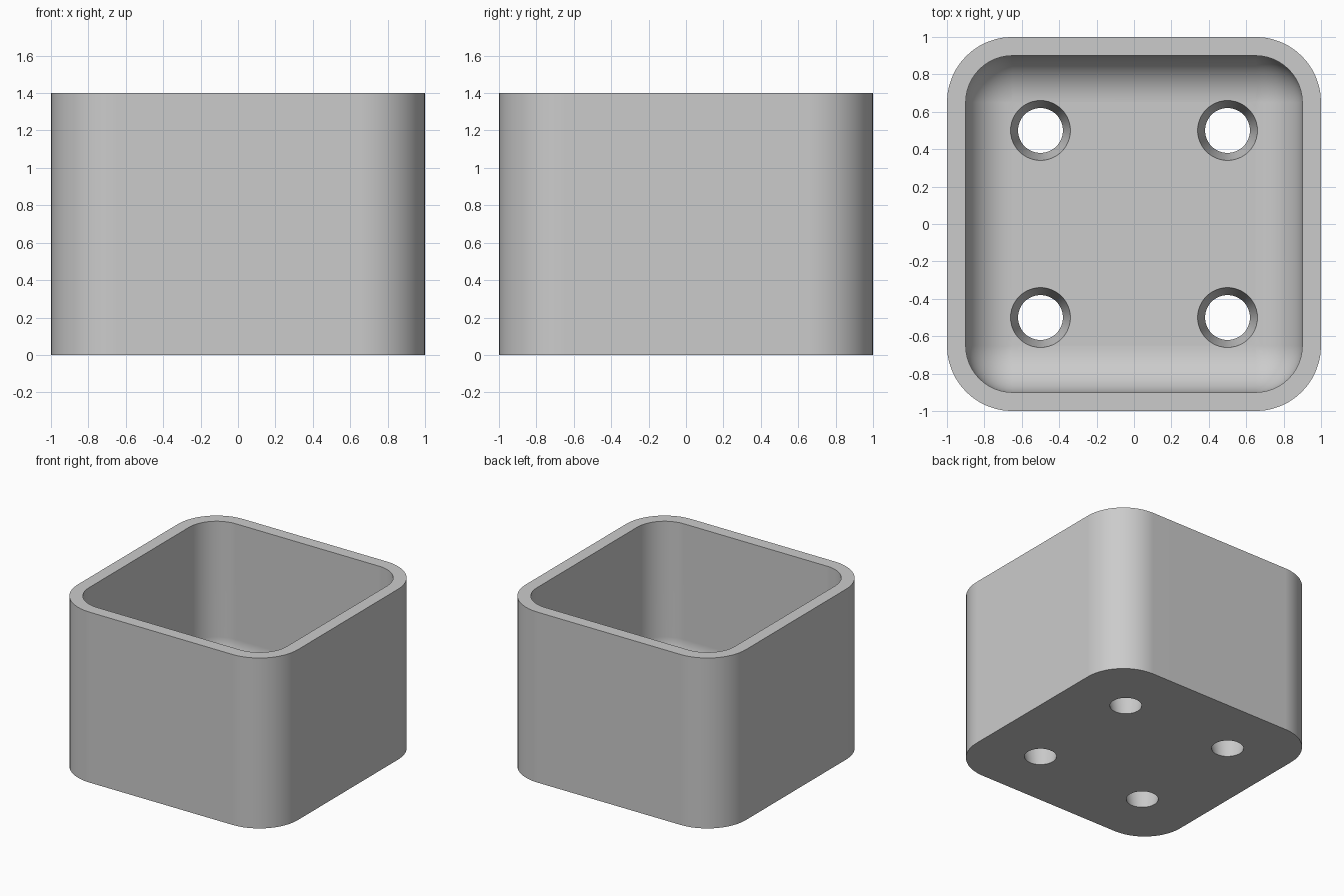
import bpy, bmesh
from math import sin, cos, pi, radians

if "Cube" in bpy.data.objects:
    bpy.data.objects.remove(bpy.data.objects["Cube"], do_unlink=True)

HEIGHT, FLOOR, WALL = 1.4, 0.2, 0.1
CORNER = 0.65            # centre of the rounded corners
R_OUT = 1 - CORNER
R_IN = R_OUT - WALL      # inner corner and floor fillet radius
SEGS = 12

grey = bpy.data.materials.new("light grey")
grey.use_nodes = True
grey.diffuse_color = (0.6, 0.6, 0.6, 1)
grey.node_tree.nodes["Principled BSDF"].inputs["Base Color"].default_value = grey.diffuse_color


def make_object(name, bm):
    mesh = bpy.data.meshes.new(name)
    bm.to_mesh(mesh)
    bm.free()
    mesh.materials.append(grey)
    obj = bpy.data.objects.new(name, mesh)
    bpy.context.collection.objects.link(obj)
    return obj


def rounded_ring(bm, radius, z):
    """Rounded square loop whose corners share fixed centres."""
    ring = []
    for q, (sx, sy) in enumerate([(1, 1), (-1, 1), (-1, -1), (1, -1)]):
        for i in range(SEGS + 1):
            a = (q + i / SEGS) * pi / 2
            ring.append(bm.verts.new((sx * CORNER + radius * cos(a),
                                      sy * CORNER + radius * sin(a), z)))
    return ring


# Open box: outer wall, rim, inner wall, floor fillet
bm = bmesh.new()
levels = [(R_OUT, 0), (R_OUT, HEIGHT), (R_IN, HEIGHT)]
for i in range(SEGS + 1):
    a = i / SEGS * pi / 2
    levels.append((R_IN * cos(a), FLOOR + R_IN * (1 - sin(a))))
rings = [rounded_ring(bm, r, z) for r, z in levels]
n = len(rings[0])
for low, high in zip(rings, rings[1:]):
    for i in range(n):
        j = (i + 1) % n
        bm.faces.new((low[i], low[j], high[j], high[i]))
bm.faces.new(rings[0][::-1])
bm.faces.new(rings[-1])
bmesh.ops.remove_doubles(bm, verts=bm.verts, dist=1e-4)
bmesh.ops.recalc_face_normals(bm, faces=bm.faces)
box = make_object("box", bm)

# Tapered floor holes, wider at the top
slope = (0.16 - 0.12) / FLOOR
margin = 0.05
bm = bmesh.new()
for x in (-0.5, 0.5):
    for y in (-0.5, 0.5):
        cone = bmesh.ops.create_cone(
            bm, cap_ends=True, segments=48, depth=FLOOR + 2 * margin,
            radius1=0.12 - slope * margin, radius2=0.16 + slope * margin)
        bmesh.ops.translate(bm, verts=cone["verts"], vec=(x, y, FLOOR / 2))
cutter = make_object("hole_cutter", bm)
cutter.hide_render = True

bpy.ops.object.select_all(action='DESELECT')
box.select_set(True)
bpy.context.view_layer.objects.active = box
cut = box.modifiers.new("holes", 'BOOLEAN')
cut.operation = 'DIFFERENCE'
cut.solver = 'EXACT'
cut.object = cutter
bpy.ops.object.modifier_apply(modifier=cut.name)
bpy.data.objects.remove(cutter, do_unlink=True)

# Smooth curves with crisp rims
bpy.ops.object.shade_smooth_by_angle(angle=radians(30))
normals = box.modifiers.new("flat floor shading", 'WEIGHTED_NORMAL')
normals.keep_sharp = True
